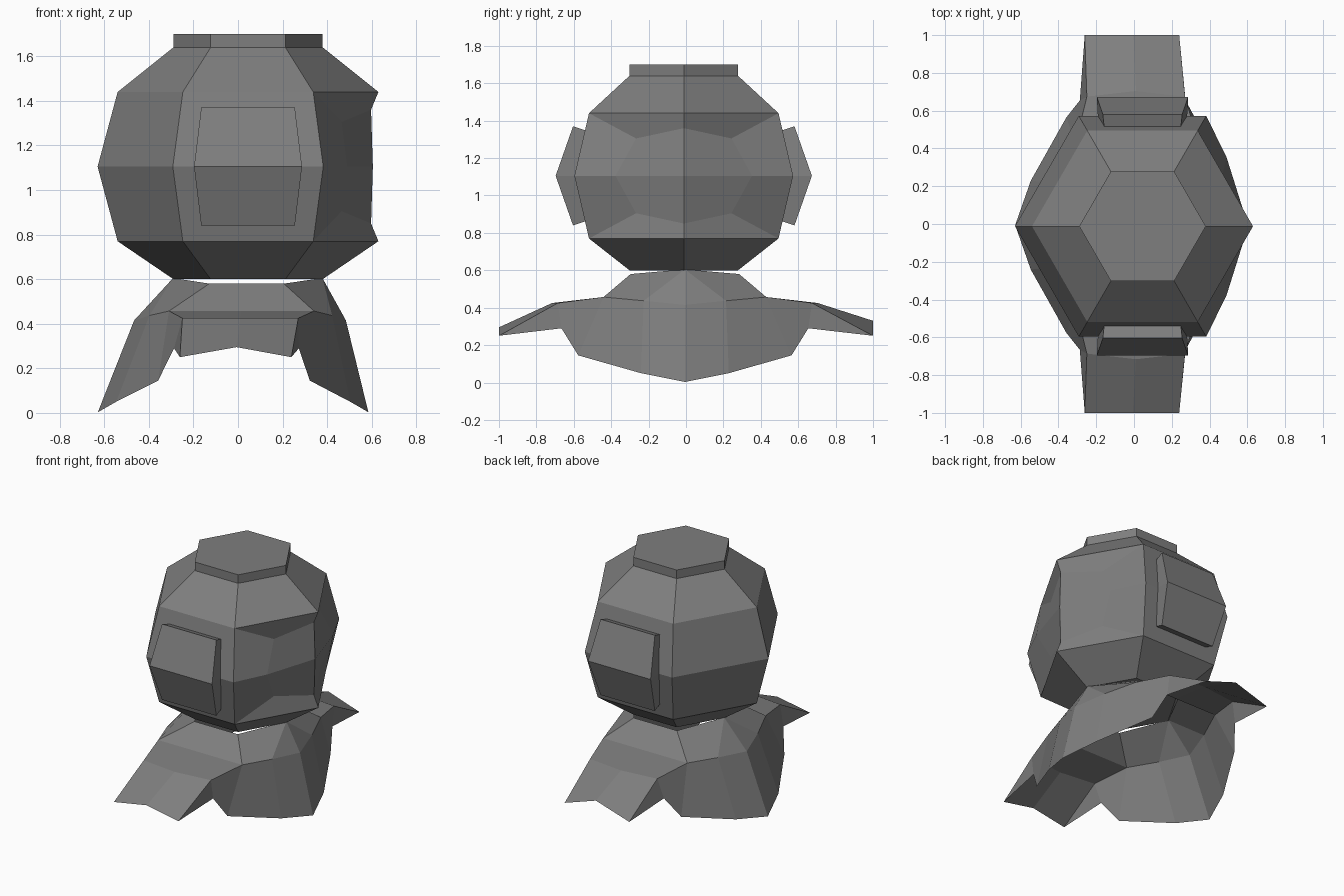
import bpy, bmesh
from math import cos, sin, pi

cube = bpy.data.objects.get("Cube")
if cube:
    bpy.data.objects.remove(cube)

grey = bpy.data.materials.new("matte_grey")
grey.use_nodes = True
colour = (0.21, 0.21, 0.21, 1)
grey.diffuse_color = colour
grey.node_tree.nodes["Principled BSDF"].inputs["Base Color"].default_value = colour

CX, CY, MID = 0.045, -0.012, 1.105    # helmet axis and its widest height


def build(name, polys, face_up=False):
    """Weld a list of polygons into one flat-shaded object."""
    bm = bmesh.new()
    for poly in polys:
        bm.faces.new([bm.verts.new(p) for p in poly])
    bmesh.ops.remove_doubles(bm, verts=bm.verts, dist=0.0005)
    bmesh.ops.recalc_face_normals(bm, faces=bm.faces)
    if face_up and sum(f.normal.z * f.calc_area() for f in bm.faces) < 0:
        bmesh.ops.reverse_faces(bm, faces=bm.faces)
    mesh = bpy.data.meshes.new(name)
    bm.to_mesh(mesh)
    bm.free()
    mesh.materials.append(grey)
    obj = bpy.data.objects.new(name, mesh)
    bpy.context.collection.objects.link(obj)
    return obj


def hexagon(radius, z):
    return [(CX + radius * cos(k * pi / 3), CY + radius * sin(k * pi / 3), z)
            for k in range(6)]


# Helmet: stacked six-sided rings, with the left side corner dented inward
profile = [(0.335, 0.60), (0.585, 0.77), (0.675, MID),
           (0.585, 1.44), (0.335, 1.64), (0.335, 1.70)]
rings = [hexagon(r, z) for r, z in profile]
polys = [rings[0], rings[-1]]
for level, (low, high) in enumerate(zip(rings, rings[1:])):
    for k in range(6):
        n = (k + 1) % 6
        if level in (1, 2) and k in (0, 5):
            continue                  # replaced by the dent
        polys.append([low[k], low[n], high[n], high[k]])

centre = (0.605, CY, MID)
for sy in (-1, 1):
    corner = 1 if sy > 0 else 5
    for sz, ring in ((-1, rings[1]), (1, rings[3])):
        a, b, c = ring[corner], ring[0], rings[2][corner]
        d = (0.597, CY, MID + sz * 0.255)
        e = (0.465, CY + sy * 0.255, MID + sz * 0.2)
        f = (0.49, CY + sy * 0.365, MID)
        polys += [[a, b, d, e], [a, e, f, c], [e, d, centre, f]]
build("helmet", polys)


# Raised window plates: bent slabs that follow the front and back of the helmet
def window(name, side):
    def row(half, y, z):
        return [(CX + s * half, CY + side * y, z) for s in (-1, 1)]
    outer = [row(0.21, 0.592, 0.84), row(0.242, 0.685, MID), row(0.21, 0.592, 1.37)]
    inner = [row(0.20, 0.50, 0.87), row(0.235, 0.56, MID), row(0.20, 0.50, 1.34)]
    faces = []
    for i in (0, 1):
        for rows in (outer, inner):
            faces.append([rows[i][0], rows[i][1], rows[i + 1][1], rows[i + 1][0]])
        for s in (0, 1):
            faces.append([outer[i][s], outer[i + 1][s], inner[i + 1][s], inner[i][s]])
    for i in (0, 2):
        faces.append([outer[i][0], outer[i][1], inner[i][1], inner[i][0]])
    return build(name, faces)


window("front_window", -1)
window("back_window", 1)

# Shoulder drape: one quarter mirrored four times, leaning slightly with height
polys = []
for sx in (-1, 1):
    for sy in (-1, 1):
        def p(x, y, z):
            return (sx * x - 0.022 + 0.18 * z * z, sy * y - 0.006 * (y < 0.9), z)
        tip = 0.33 if sy > 0 else 0.295
        neck_side, neck_corner = p(0.335, 0, 0.605), p(0.167, 0.29, 0.58)
        neck_mid = p(0, 0.29, 0.58)
        side, fold = p(0.475, 0, 0.415), p(0.41, 0.22, 0.437)
        corner, middle = p(0.325, 0.435, 0.457), p(0, 0.435, 0.457)
        hem_side, hem_fold = p(0.607, 0, 0.003), p(0.525, 0.235, 0.05)
        hem_corner, notch = p(0.34, 0.57, 0.145), p(0.28, 0.66, 0.29)
        bend, bend_mid = p(0.26, 0.68, 0.425), p(0, 0.71, 0.425)
        end, end_mid = p(0.25, 1, 0.25), p(0, 1, tip)
        polys += [
            [neck_side, side, fold], [neck_side, fold, corner, neck_corner],
            [neck_corner, corner, middle, neck_mid],
            [side, hem_side, hem_fold, fold],
            [fold, hem_fold, hem_corner, corner],
            [corner, hem_corner, notch, bend],
            [middle, corner, bend, bend_mid],
            [bend, notch, end], [bend_mid, bend, end, end_mid],
        ]
build("shoulder_drape", polys, face_up=True)
